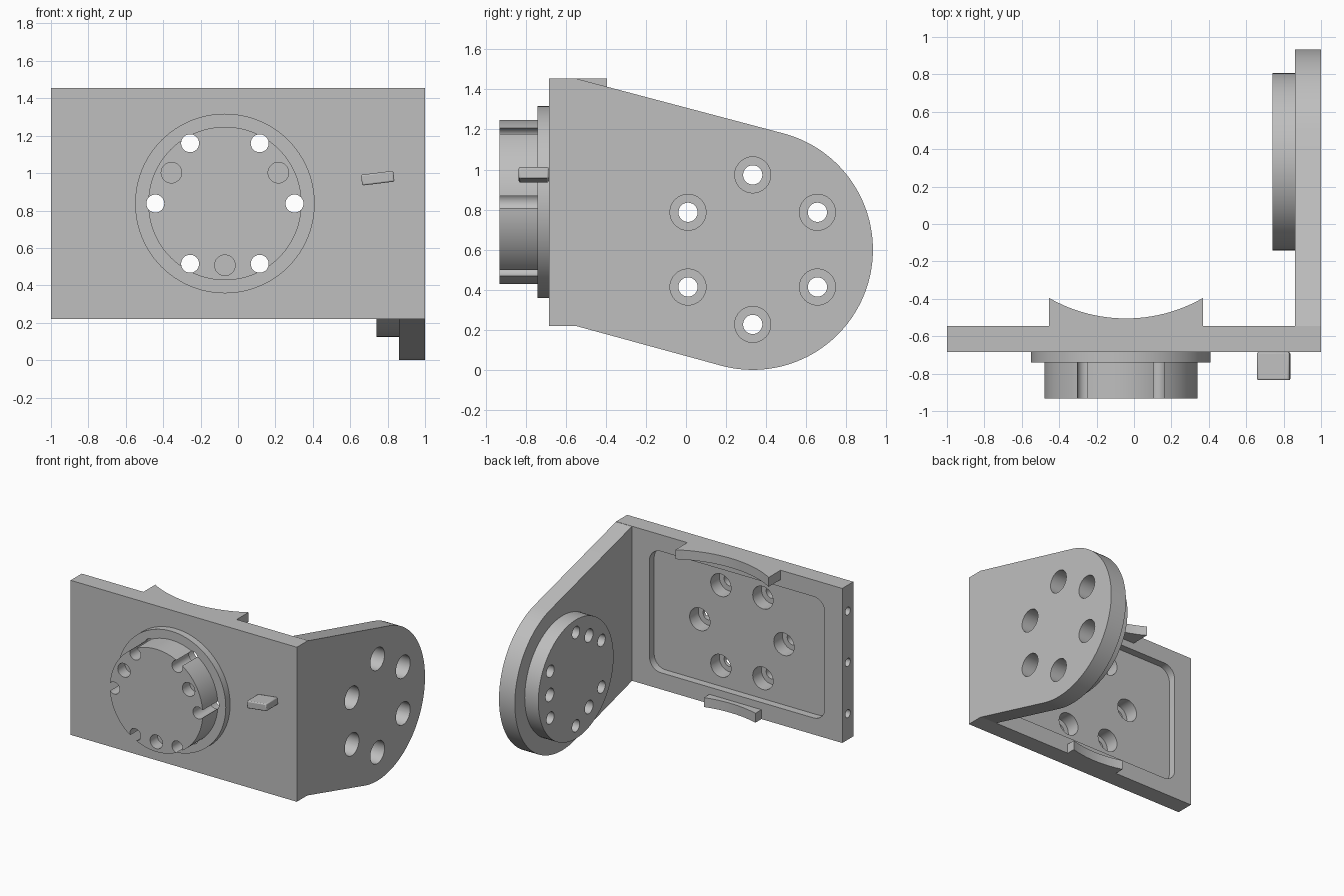
import bpy, bmesh
from math import cos, sin, radians, pi
from mathutils import Matrix

cube = bpy.data.objects.get("Cube")
if cube:
    bpy.data.objects.remove(cube, do_unlink=True)

GREY = (0.52, 0.52, 0.52, 1)
mat = bpy.data.materials.new("matte grey")
mat.use_nodes = True
mat.diffuse_color = GREY
mat.node_tree.nodes["Principled BSDF"].inputs["Base Color"].default_value = GREY


def place(axis, u, v, w):
    return {"x": (w, u, v), "y": (u, w, v), "z": (u, v, w)}[axis]


def prism(name, outlines, axis, a, b):
    """Extrude one or more 2D outlines along an axis from a to b."""
    bm = bmesh.new()
    for pts in outlines:
        low = [bm.verts.new(place(axis, u, v, a)) for u, v in pts]
        high = [bm.verts.new(place(axis, u, v, b)) for u, v in pts]
        bm.faces.new(low)
        bm.faces.new(high)
        for i in range(len(pts)):
            j = (i + 1) % len(pts)
            bm.faces.new((low[i], low[j], high[j], high[i]))
    bmesh.ops.recalc_face_normals(bm, faces=bm.faces)
    mesh = bpy.data.meshes.new(name)
    bm.to_mesh(mesh)
    bm.free()
    mesh.materials.append(mat)
    obj = bpy.data.objects.new(name, mesh)
    bpy.context.collection.objects.link(obj)
    return obj


def arc(c, r, start, end, n):
    return [(c[0] + r * cos(radians(start + (end - start) * i / n)),
             c[1] + r * sin(radians(start + (end - start) * i / n))) for i in range(n + 1)]


def circle(c, r, n=64):
    return arc(c, r, 0, 360, n)[:-1]


def rect(u0, u1, v0, v1):
    return [(u0, v0), (u1, v0), (u1, v1), (u0, v1)]


def hole_ring(c, ring, r, angles):
    return [circle((c[0] + ring * cos(radians(t)), c[1] + ring * sin(radians(t))), r, 32)
            for t in angles]


def cut(obj, *cutters):
    for cutter in cutters:
        mod = obj.modifiers.new("cut", "BOOLEAN")
        mod.operation = "DIFFERENCE"
        mod.solver = "EXACT"
        mod.object = cutter
    graph = bpy.context.evaluated_depsgraph_get()
    mesh = bpy.data.meshes.new_from_object(obj.evaluated_get(graph))
    obj.modifiers.clear()
    obj.data = mesh


HUB = (-0.07, 0.8375)     # x, z
PIVOT = (0.333, 0.6)      # y, z
FRONT, INNER = -0.685, -0.545

# Main solids
front_plate = prism("front_plate", [rect(-1, 1, 0.22, 1.455)], "y", FRONT, INNER)
hub_flange = prism("hub_flange", [circle(HUB, 0.48, 96)], "y", -0.74, FRONT)
hub = prism("hub", [circle(HUB, 0.41, 96)], "y", -0.932, -0.74)
arm_outline = [(INNER, 1.453), (INNER, 0.218)] + arc(PIVOT, 0.6, -105, 75, 64)
side_arm = prism("side_arm", [arm_outline], "x", 0.86, 1)
pivot_boss = prism("pivot_boss", [circle(PIVOT, 0.475, 96)], "x", 0.74, 0.86)

# Cutters for the front plate and hub
px, pz, pr = 0.775, 0.485, 0.1
pocket_outline = []
for k, (sx, sz) in enumerate([(1, 1), (-1, 1), (-1, -1), (1, -1)]):
    corner = (HUB[0] + sx * (px - pr), HUB[1] + sz * (pz - pr))
    pocket_outline += arc(corner, pr, 90 * k, 90 * k + 90, 10)
six = range(0, 360, 60)
pocket = prism("pocket_cutter", [pocket_outline], "y", -0.605, -0.4)
bolts = prism("bolt_cutter", hole_ring(HUB, 0.372, 0.048, six), "y", -1.1, -0.4)
bores = prism("bore_cutter", hole_ring(HUB, 0.372, 0.09, six), "y", -0.715, -0.4)
pins = prism("pin_cutter", hole_ring(HUB, 0.33, 0.055, (30, 150, 270)), "y", -1.1, -0.84)
ends = prism("end_cutter", [circle((-0.615, HUB[1] + d), 0.032, 24) for d in (-0.41, 0, 0.41)],
             "x", -1.1, -0.9)
cut(front_plate, pocket, bolts, bores, ends)
cut(hub_flange, bolts, bores)
cut(hub, bolts, pins)

# Cutters for the side arm and boss
six_side = range(30, 390, 60)
arm_bolts = prism("arm_bolt_cutter", hole_ring(PIVOT, 0.373, 0.048, six_side), "x", 0.6, 1.1)
arm_bores = prism("arm_bore_cutter", hole_ring(PIVOT, 0.373, 0.09, six_side), "x", 0.84, 1.1)
arm_pins = prism("arm_pin_cutter", hole_ring(PIVOT, 0.33, 0.052, (0, 120, 240)), "x", 0.6, 0.82)
cut(side_arm, arm_bolts, arm_bores)
cut(pivot_boss, arm_bolts, arm_bores, arm_pins)

for cutter in (pocket, bolts, bores, pins, ends, arm_bolts, arm_bores, arm_pins):
    bpy.data.objects.remove(cutter, do_unlink=True)


# Curved cradle tabs on the inner face
def cradle(name, half, mid, z0, z1):
    radius, cx = 0.828, -0.0425
    cy = -0.505 + radius
    pts = [(mid + half, INNER), (mid - half, INNER)]
    for i in range(25):
        x = mid - half + 2 * half * i / 24
        pts.append((x, cy - (radius ** 2 - (x - cx) ** 2) ** 0.5))
    return prism(name, [pts], "z", z0, z1)


upper_cradle = cradle("upper_cradle", 0.4125, -0.0425, 1.38, 1.455)
lower_cradle = cradle("lower_cradle", 0.23, -0.055, 0.22, 0.295)

# Small tilted stop fin on the front
fin = prism("stop_fin", [rect(-0.087, 0.087, -0.029, 0.029)], "y", -0.835, FRONT)
fin.data.transform(Matrix.Translation((0.747, 0, 0.973)) @ Matrix.Rotation(radians(-7), 4, "Y"))
bevel = fin.modifiers.new("soft edges", "BEVEL")
bevel.width = 0.008
bevel.segments = 2

# Smooth the curved walls, keep edges crisp
bpy.ops.object.select_all(action="DESELECT")
parts = [front_plate, hub_flange, hub, side_arm, pivot_boss, upper_cradle, lower_cradle, fin]
for part in parts:
    part.select_set(True)
bpy.context.view_layer.objects.active = front_plate
bpy.ops.object.shade_smooth_by_angle(angle=radians(30))
